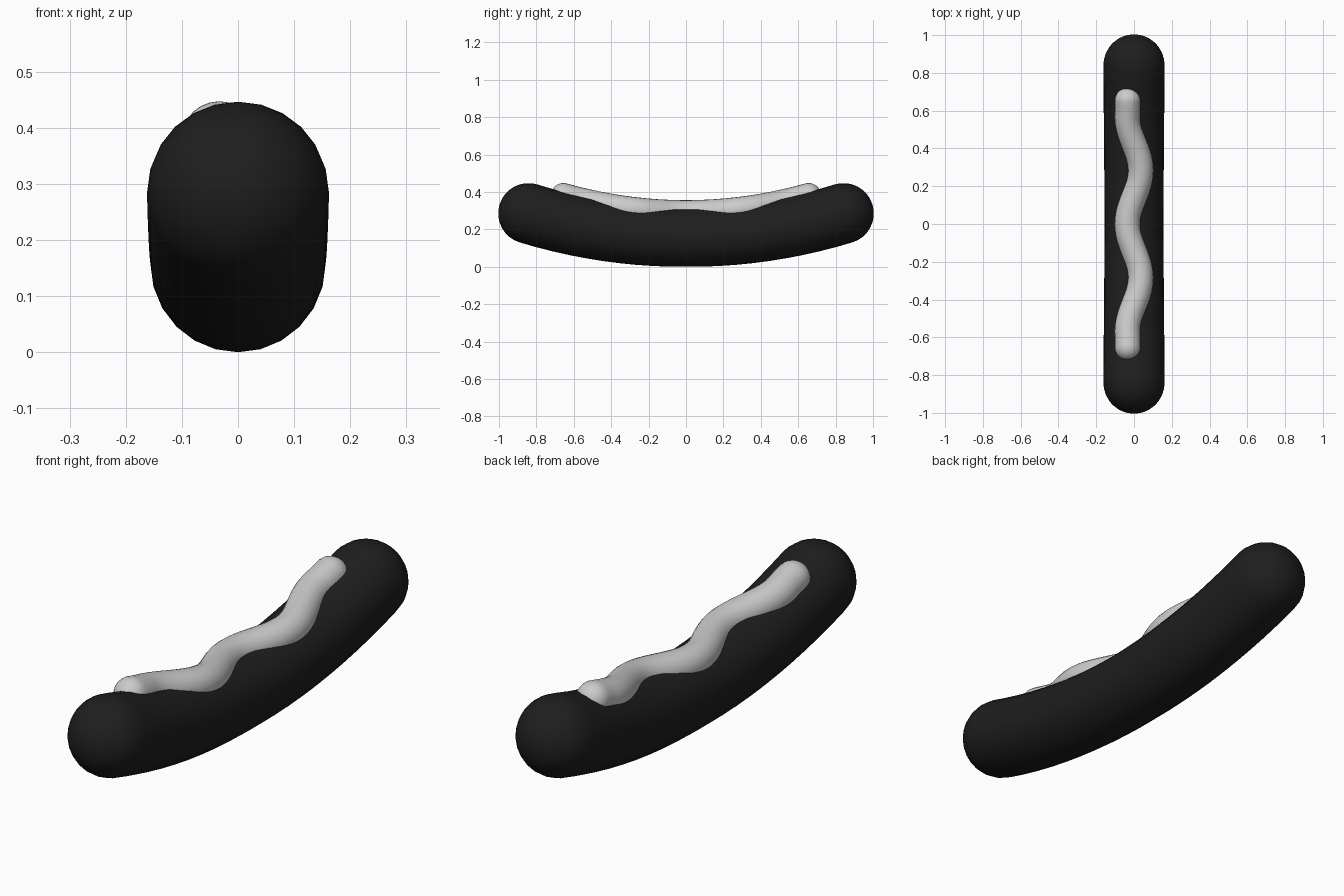
import bpy, bmesh
from math import sin, cos, pi
from mathutils import Vector

if "Cube" in bpy.data.objects:
    bpy.data.objects.remove(bpy.data.objects["Cube"])


def capsule_tube(name, path, radius, sides, cap_rings=8):
    """Round tube along a path of points, closed with hemispherical ends."""
    n = len(path)
    tangents = [(path[min(i + 1, n - 1)] - path[max(i - 1, 0)]).normalized()
                for i in range(n)]
    rings = []
    for k in range(1, cap_rings):
        a = pi / 2 * k / cap_rings
        r = radius(path[0].y)
        rings.append((path[0] - tangents[0] * r * cos(a), tangents[0], r * sin(a)))
    for p, t in zip(path, tangents):
        rings.append((p, t, radius(p.y)))
    for k in range(1, cap_rings):
        a = pi / 2 * k / cap_rings
        r = radius(path[-1].y)
        rings.append((path[-1] + tangents[-1] * r * sin(a), tangents[-1], r * cos(a)))

    bm = bmesh.new()
    loops = []
    for c, t, r in rings:
        side = t.cross(Vector((0, 0, 1))).normalized()
        up = side.cross(t)
        loops.append([bm.verts.new(c + (side * cos(2 * pi * j / sides)
                                        + up * sin(2 * pi * j / sides)) * r)
                      for j in range(sides)])
    for a, b in zip(loops, loops[1:]):
        for j in range(sides):
            k = (j + 1) % sides
            bm.faces.new((a[j], a[k], b[k], b[j]))
    # Poles of the two caps
    for loop, i, sign in ((loops[0], 0, -1), (loops[-1], -1, 1)):
        pole = bm.verts.new(path[i] + tangents[i] * radius(path[i].y) * sign)
        for j in range(sides):
            bm.faces.new((loop[j], loop[(j + 1) % sides], pole))
    bmesh.ops.recalc_face_normals(bm, faces=bm.faces)
    for f in bm.faces:
        f.smooth = True
    mesh = bpy.data.meshes.new(name)
    bm.to_mesh(mesh)
    bm.free()
    obj = bpy.data.objects.new(name, mesh)
    bpy.context.collection.objects.link(obj)
    return obj


# Sausage: a gently upturned capsule
END = 0.842


def sausage_point(y):
    return Vector((0, y, 0.155 + 0.13 * (y / END) ** 2))


sausage = capsule_tube("sausage",
                       [sausage_point(END * (i / 10 - 1)) for i in range(21)],
                       lambda y: 0.155 + 0.007 * min(1, abs(y) / 0.8), 24)
dark = bpy.data.materials.new("dark_skin")
dark.diffuse_color = (0.013, 0.013, 0.013, 1)
dark.use_nodes = True
dark.node_tree.nodes["Principled BSDF"].inputs["Base Color"].default_value = dark.diffuse_color
sausage.data.materials.append(dark)


# Sauce: a wavy bead half sunk into the top of the sausage
def sauce_point(y):
    wave = -0.035 * cos(2 * pi * min(abs(y), 0.6) / 0.57)
    return Vector((wave, y, 0.288 + 0.09 * (y / 0.65) ** 2))


capsule_tube("sauce", [sauce_point(0.655 * (i / 30 - 1)) for i in range(61)],
             lambda y: 0.068, 24)
